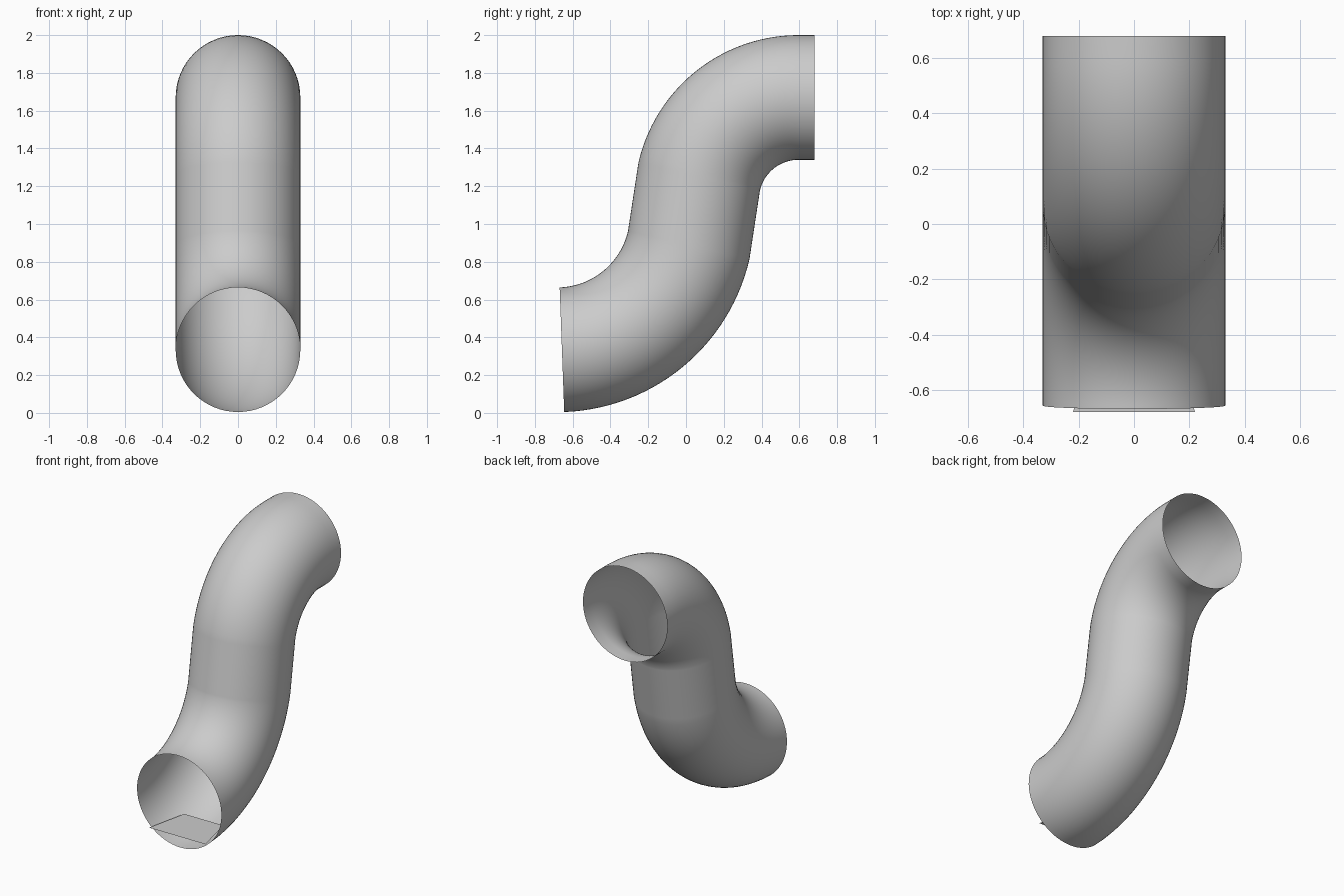
import bpy, bmesh, math
from mathutils import Vector

if "Cube" in bpy.data.objects:
    bpy.data.objects.remove(bpy.data.objects["Cube"])

R = 0.33      # pipe radius
SEG = 64      # sides around the pipe


def add_object(name, bm):
    mesh = bpy.data.meshes.new(name)
    bm.to_mesh(mesh)
    bm.free()
    obj = bpy.data.objects.new(name, mesh)
    bpy.context.collection.objects.link(obj)
    return obj


def arc(cy, cz, r, a0, a1, side, n=28):
    """Arc samples as (y, z, heading); side +1 turns up, -1 turns level."""
    out = []
    for i in range(n + 1):
        h = math.radians(a0 + (a1 - a0) * i / n)
        out.append((cy + side * r * math.sin(h), cz - side * r * math.cos(h), h))
    return out


# Centre line: lower bend, straight middle, upper bend, short level outlet
path = arc(-0.683, 1.05, 0.716, 2.1, 77, 1)
path += arc(0.596, 1.13, 0.54, 77, 0, -1)
path.append((0.68, 1.67, 0.0))

# Open S-shaped pipe
bm = bmesh.new()
rings = []
for y, z, h in path:
    ring = []
    for k in range(SEG):
        t = 2 * math.pi * k / SEG
        u = R * math.sin(t)
        ring.append(bm.verts.new((R * math.cos(t), y - u * math.sin(h), z + u * math.cos(h))))
    rings.append(ring)
for a, b in zip(rings, rings[1:]):
    for k in range(SEG):
        j = (k + 1) % SEG
        bm.faces.new((a[k], b[k], b[j], a[j]))
bmesh.ops.recalc_face_normals(bm, faces=bm.faces)
# Make the normals face away from the centre line
f = bm.faces[0]
if f.normal.dot(f.calc_center_median() - Vector((0, path[0][0], path[0][1]))) < 0:
    bmesh.ops.reverse_faces(bm, faces=bm.faces)
for f in bm.faces:
    f.smooth = True
add_object("bent_pipe", bm)

# Flat sheet lying across the floor of the lower mouth
bm = bmesh.new()
bm.faces.new([bm.verts.new(p) for p in
              ((-0.22, -0.68, 0.10), (0.22, -0.68, 0.10), (0.155, -0.38, 0.10), (-0.155, -0.38, 0.10))])
add_object("mouth_plate", bm)
